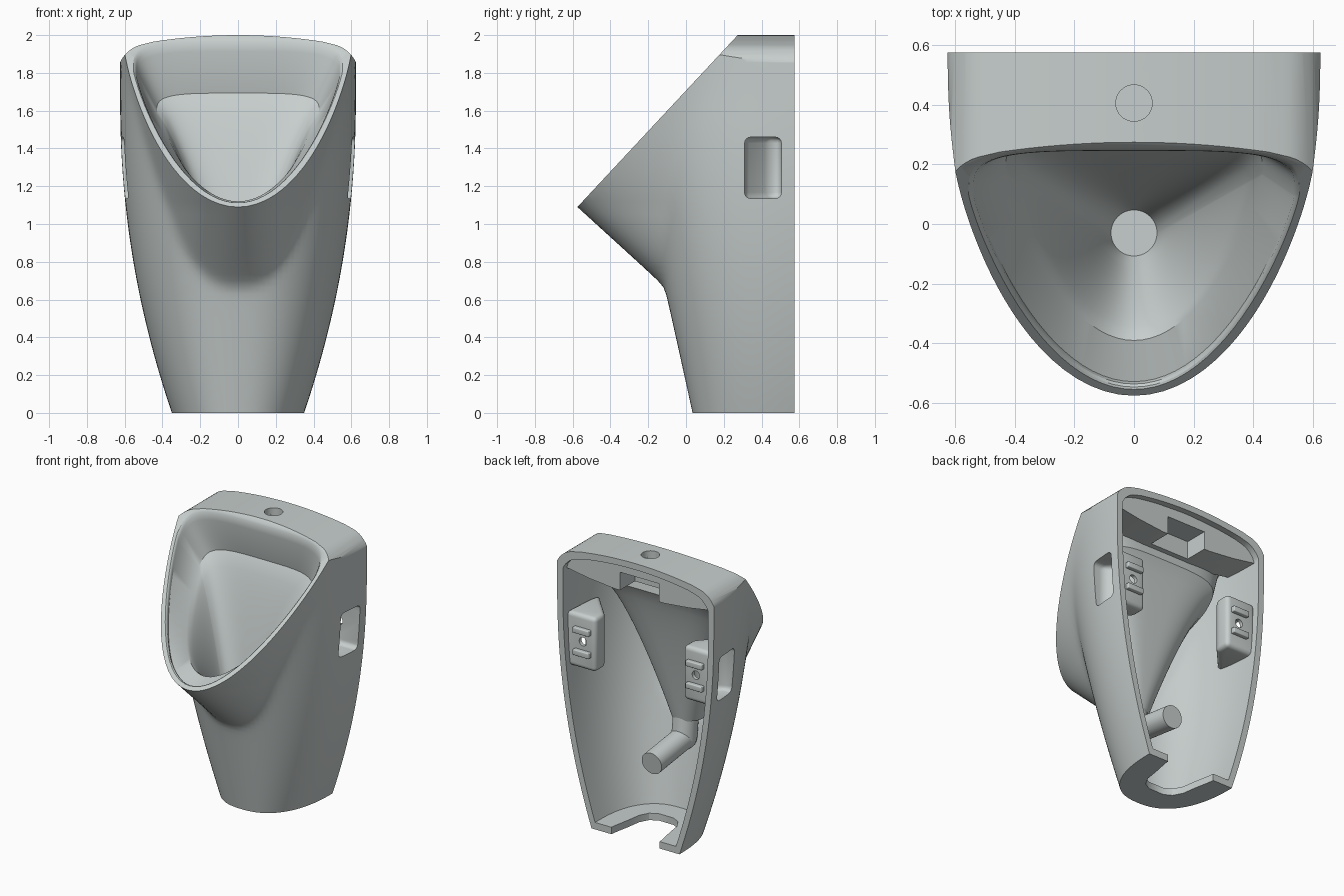
import bpy, bmesh, math
from mathutils import Vector

cube = bpy.data.objects.get("Cube")
if cube:
    bpy.data.objects.remove(cube, do_unlink=True)

ceramic = bpy.data.materials.new("grey ceramic")
ceramic.use_nodes = True
COLOUR = (0.57, 0.62, 0.61, 1)
ceramic.diffuse_color = COLOUR
ceramic.node_tree.nodes["Principled BSDF"].inputs["Base Color"].default_value = COLOUR

BACK, TIP, TIP_Z, SLOPE = 0.575, -0.575, 1.09, 1.072


def finish(name, bm):
    bmesh.ops.recalc_face_normals(bm, faces=bm.faces)
    mesh = bpy.data.meshes.new(name)
    bm.to_mesh(mesh)
    bm.free()
    mesh.materials.append(ceramic)
    ob = bpy.data.objects.new(name, mesh)
    bpy.context.scene.collection.objects.link(ob)
    return ob


def loft(name, loops):
    """Skin closed loops of equal length and cap both ends."""
    bm = bmesh.new()
    rows = [[bm.verts.new(p) for p in loop] for loop in loops]
    n = len(rows[0])
    for a, b in zip(rows, rows[1:]):
        for i in range(n):
            j = (i + 1) % n
            bm.faces.new((a[i], a[j], b[j], b[i]))
    bm.faces.new(rows[0])
    bm.faces.new(rows[-1])
    return finish(name, bm)


def prism(name, pts, lo, hi, axis):
    """Extrude a 2D outline along one axis."""
    def place(p, d):
        q = list(p)
        q.insert(axis, d)
        return q
    return loft(name, [[place(p, d) for p in pts] for d in (lo, hi)])


def box(name, x0, x1, y0, y1, z0, z1):
    return prism(name, [(x0, y0), (x1, y0), (x1, y1), (x0, y1)], z0, z1, 2)


def rod(name, a, b, r):
    a, b = Vector(a), Vector(b)
    turn = (b - a).to_track_quat('Z', 'Y')
    ring = [turn @ Vector((r * math.cos(k * math.pi / 20), r * math.sin(k * math.pi / 20), 0))
            for k in range(40)]
    return loft(name, [[p + end for p in ring] for end in (a, b)])


def apply(ob):
    deps = bpy.context.evaluated_depsgraph_get()
    mesh = bpy.data.meshes.new_from_object(ob.evaluated_get(deps))
    ob.modifiers.clear()
    ob.data = mesh


def combine(ob, other, op):
    m = ob.modifiers.new("combine", 'BOOLEAN')
    m.operation, m.solver, m.object = op, 'EXACT', other
    apply(ob)
    bpy.data.objects.remove(other, do_unlink=True)


def soften(ob, width):
    m = ob.modifiers.new("round", 'BEVEL')
    m.width, m.segments, m.limit_method = width, 4, 'ANGLE'
    apply(ob)
    return ob


def smooth(ob):
    bpy.ops.object.select_all(action='DESELECT')
    ob.select_set(True)
    bpy.context.view_layer.objects.active = ob
    bpy.ops.object.shade_smooth_by_angle(angle=math.radians(30))


# Outer skin: a tapering column merged with a basin that leans forward
def column_radius(c, s, z):
    w = 0.35 + 0.27 * (1 - max(0, 1 - z / 1.6) ** 2)
    depth = BACK - (0.035 - 0.22 * z)
    return ((c / w) ** 2.4 + (s / depth) ** 2.4) ** (-1 / 2.4)


def in_basin(x, y, z):
    rim_y = (y - TIP - 1.1 * (TIP_Z - z)) / 2.17 + TIP
    if rim_y < TIP:
        return False
    back = min(1, max(0, 0.26 - rim_y) / 0.835)
    under = min(1, max(0, (TIP_Z - z) / 0.39))
    return x < 0.6 * (1 - back ** 1.5) ** (0.5 - 0.06 * under)


def basin_radius(c, s, z):
    lo, hi = 0, 3
    for _ in range(30):
        mid = (lo + hi) / 2
        if in_basin(c * mid, BACK - s * mid, z):
            lo = mid
        else:
            hi = mid
    return lo


def skin_loop(z, wall, steps=72):
    pts = []
    for k in range(steps + 1):
        phi = math.pi * k / steps
        c, s = math.cos(phi), math.sin(phi)
        a, b = column_radius(abs(c), s, z), basin_radius(abs(c), s, z)
        r = (a + b + math.hypot(a - b, 0.02)) / 2 - wall
        pts.append((r * c, BACK - r * s, z))
    if wall:
        x = pts[0][0]
        pts = [(x, 0.75, z)] + pts + [(-x, 0.75, z)]
    return pts


def skin(name, bottom, wall):
    ob = loft(name, [skin_loop(bottom + (2.1 - bottom) * k / 60, wall) for k in range(61)])
    # domed top with rounded shoulders
    half = [(0.47 + 0.17 * math.cos(a), 1.785 + 0.17 * math.sin(a))
            for a in (math.radians(8.05 * k) for k in range(11))]
    half += [(x / 20, 2 - 0.043 * (x / 9.96) ** 2) for x in range(9, 0, -1)]
    half = [(0.64, -0.5)] + half
    outline = half + [(0, 2)] + [(-x, z) for x, z in reversed(half)]
    outline = [(x * (1 - 1.6 * wall), z - wall) for x, z in outline]
    combine(ob, prism("top_shape", outline, -3, 1, 1), 'INTERSECT')
    # sloping front opening
    drop = 1.7 * wall
    z_at = lambda y: TIP_Z + SLOPE * (y - TIP) - drop
    combine(ob, prism("slope_cut", [(-3, z_at(-3)), (0.6, z_at(0.6)), (0.6, 4), (-3, 4)], -2, 2, 0),
            'DIFFERENCE')
    return ob


# Basin interior: rounded triangle loops from the rim down to the drain
def tri_loop(w, tip, mid, top, z_at, n=96):
    pts = []
    for k in range(n):
        t = 2 * math.pi * k / n
        c, s = math.cos(t), math.sin(t)
        if s < 0:
            pts.append((w * c, mid - (mid - tip) * abs(s) ** (1 / 0.6)))
        else:
            pts.append((w * math.copysign(abs(c) ** 0.5, c), mid + (top - mid) * s ** 0.5))
    return [(x, y, z_at(y)) for x, y in pts]


def basin(name, g):
    rim = lambda d: (lambda y: TIP_Z + SLOPE * (y - TIP) + d)
    loops = [tri_loop(w + g, tip - g, 0.1, top + g, rim(d)) for w, tip, top, d in (
        (0.558, -0.558, 0.258, 0.2), (0.558, -0.558, 0.258, 0.004), (0.546, -0.546, 0.25, -0.008),
        (0.538, -0.536, 0.246, -0.025), (0.533, -0.528, 0.245, -0.055))]
    ledge = tri_loop(0.43 + g, -0.39 - g, 0.17, 0.3 + g, lambda y: 1.12 + 0.83 * (y + 0.39) - g)
    n = len(ledge)
    drain = [((0.077 + g) * math.cos(2 * math.pi * k / n),
              -0.03 + (0.077 + g) * math.sin(2 * math.pi * k / n), 0.72 - g) for k in range(n)]
    for step in range(13):
        f = step / 12
        loops.append([(p[0] + (q[0] - p[0]) * f, p[1] + (q[1] - p[1]) * f,
                       p[2] + (q[2] - p[2]) * f ** 1.3) for p, q in zip(ledge, drain)])
    return loft(name, loops)


body = skin("urinal_body", 0, 0)
cavity = skin("cavity", 0.05, 0.045)
combine(cavity, basin("basin_outside", 0.035), 'DIFFERENCE')
combine(body, cavity, 'DIFFERENCE')

# Thick part under the top, notched in the middle
half = [(0.48, 1.93), (0.55, 1.88), (0.58, 1.8), (0.4, 1.77), (0.2, 1.75)]
slab = prism("slab", [(0, 1.957)] + half + [(-x, z) for x, z in reversed(half)], 0.28, 0.53, 1)
combine(slab, box("slab_notch", -0.155, 0.155, 0.36, 0.6, 1.6, 1.88), 'DIFFERENCE')
combine(body, slab, 'UNION')

# Mounting blocks on both sides
for side in (-1, 1):
    block = [(0.55, 0.2), (0.57, 0.3), (0.585, 0.53), (0.35, 0.53), (0.35, 0.42)]
    combine(body, soften(prism("block", [(side * x, y) for x, y in block], 1.1, 1.49, 2), 0.03), 'UNION')

combine(body, basin("basin_inside", 0), 'DIFFERENCE')

# Side grips with screw holes
for side in (-1, 1):
    grip = [(0.75, 0.31), (0.75, 0.505), (0.39, 0.505), (0.39, 0.44), (0.52, 0.31)]
    combine(body, soften(prism("grip", [(side * x, y) for x, y in grip], 1.135, 1.46, 2), 0.035),
            'DIFFERENCE')
    combine(body, rod("screw_hole", (side * 0.45, 0.45, 1.3), (side * 0.45, 0.6, 1.3), 0.03),
            'DIFFERENCE')

# Inlet hole in the top and pipe notch in the foot
combine(body, rod("inlet_hole", (0, 0.405, 1.92), (0, 0.405, 2.1), 0.061), 'DIFFERENCE')
notch = [(0.2, 0.7), (0.19, 0.55), (0.165, 0.42), (0.15, 0.32), (0.115, 0.255), (0.06, 0.225)]
notch += [(-x, y) for x, y in reversed(notch)]
combine(body, prism("foot_notch", notch, -0.1, 0.1, 2), 'DIFFERENCE')
smooth(body)

# Ribs on the mounting blocks
for side, label in ((-1, "right"), (1, "left")):
    for z, level in ((1.22, "lower"), (1.38, "upper")):
        rib = box(f"{label}_{level}_rib", side * 0.385, side * 0.515, 0.52, 0.56, z - 0.02, z + 0.02)
        smooth(soften(rib, 0.006))

# Drain pipe with elbow
ELBOW = (0, 0.02, 0.54)
smooth(rod("drain_drop", (0, 0.0, 0.7), ELBOW, 0.085))
smooth(rod("drain_outlet", ELBOW, (0, 0.39, 0.49), 0.079))
bm = bmesh.new()
bmesh.ops.create_uvsphere(bm, u_segments=32, v_segments=16, radius=0.084)
bmesh.ops.translate(bm, vec=ELBOW, verts=bm.verts)
smooth(finish("drain_elbow", bm))
